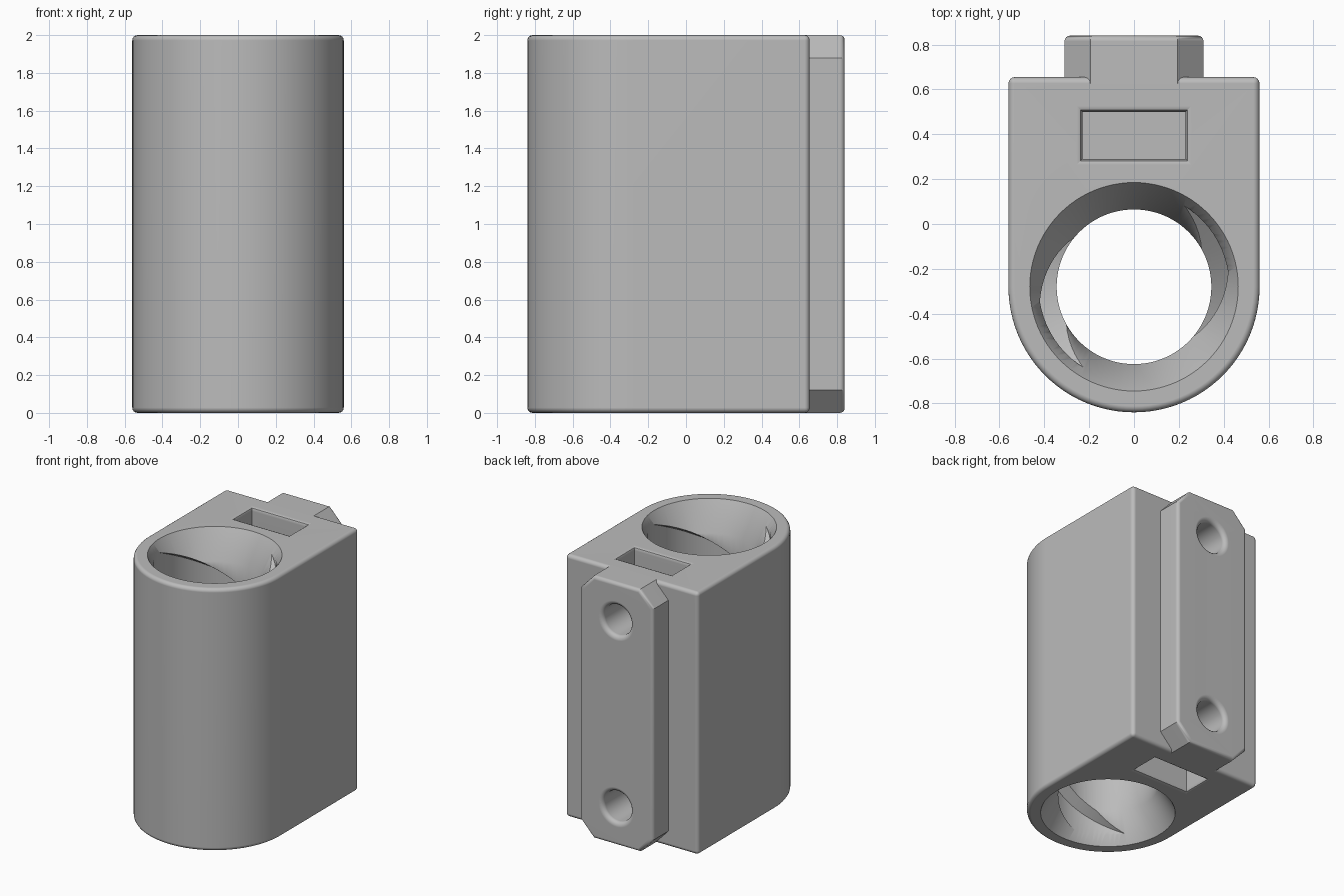
import bpy, bmesh
from math import sin, cos, pi, radians

if "Cube" in bpy.data.objects:
    bpy.data.objects.remove(bpy.data.objects["Cube"])

HEIGHT = 2.0
AXIS_Y = -0.28       # centre of the round bore
BODY_R = 0.56
BACK_Y = 0.655
RAIL_Y = 0.84
SCREW_INSET = 0.29   # screw hole distance from each end

grey = bpy.data.materials.new("plain_grey")
grey.use_nodes = True
grey.diffuse_color = (0.5, 0.5, 0.5, 1)
grey.node_tree.nodes["Principled BSDF"].inputs["Base Color"].default_value = (0.5, 0.5, 0.5, 1)


def loft(name, rings, bevel=0, edge_rule=None):
    """Solid skinned through rings of points, with flat end caps."""
    bm = bmesh.new()
    loops = [[bm.verts.new(p) for p in ring] for ring in rings]
    n = len(loops[0])
    for a, b in zip(loops, loops[1:]):
        for i in range(n):
            j = (i + 1) % n
            bm.faces.new((a[i], a[j], b[j], b[i]))
    bm.faces.new(loops[0])
    bm.faces.new(loops[-1])
    bmesh.ops.recalc_face_normals(bm, faces=bm.faces)
    if bevel:
        edges = [e for e in bm.edges if edge_rule(e)]
        bmesh.ops.bevel(bm, geom=edges, offset=bevel, segments=4, profile=0.5,
                        affect='EDGES', clamp_overlap=True)
    mesh = bpy.data.meshes.new(name)
    bm.to_mesh(mesh)
    bm.free()
    mesh.materials.append(grey)
    obj = bpy.data.objects.new(name, mesh)
    bpy.context.collection.objects.link(obj)
    return obj


def combine(target, tool, operation):
    """Apply a boolean and discard the tool."""
    mod = target.modifiers.new(tool.name, 'BOOLEAN')
    mod.object, mod.operation, mod.solver = tool, operation, 'EXACT'
    bpy.context.view_layer.objects.active = target
    bpy.ops.object.modifier_apply(modifier=mod.name)
    bpy.data.objects.remove(tool)


def circle(r, place, n=72):
    return [place(r * cos(2 * pi * i / n), r * sin(2 * pi * i / n)) for i in range(n)]


# Body: half-round front, square back, rounded outer edges
arc = [(BODY_R * cos(pi + pi * i / 48), AXIS_Y + BODY_R * sin(pi + pi * i / 48)) for i in range(49)]
outline = arc + [(BODY_R, BACK_Y), (-BODY_R, BACK_Y)]
body = loft("holder_body", [[(x, y, z) for x, y in outline] for z in (0, HEIGHT)],
            0.028, lambda e: e.calc_face_angle(0) > radians(40))

# Mounting rail: long plate with clipped corners
W, T, C = 0.31, 0.195, 0.12
plate = [(-T, 0), (T, 0), (W, C), (W, HEIGHT - C),
         (T, HEIGHT), (-T, HEIGHT), (-W, HEIGHT - C), (-W, C)]
rail = loft("mounting_rail", [[(x, y, z) for x, z in plate] for y in (BACK_Y - 0.03, RAIL_Y)],
            0.025, lambda e: all(v.co.y > RAIL_Y - 0.01 for v in e.verts))
combine(body, rail, 'UNION')

# Bore with a conical mouth at each end
MINOR, MAJOR, MOUTH, CONE = 0.345, 0.425, 0.465, 0.21
flare = MOUTH + 0.1 * (MOUTH - MINOR) / CONE
profile = [(flare, -0.1), (MINOR, CONE), (MINOR, HEIGHT - CONE), (flare, HEIGHT + 0.1)]
bore = loft("bore_cutter", [circle(r, lambda x, y, z=z: (x, AXIS_Y + y, z), 96) for r, z in profile])
combine(body, bore, 'DIFFERENCE')

# Two-start helical groove inside the bore
LEAD, ROOT, STEPS = 1.3, 0.088, 72
INNER = 0.28
spread = ROOT + (MAJOR - INNER) * 0.44
section = [(INNER, -spread), (MAJOR, -ROOT), (MAJOR, ROOT), (INNER, spread)]
for start in (33.5, 213.5):
    rings = []
    for k in range(-int(STEPS * 1.9), int(STEPS * 0.35)):
        a = radians(start) + 2 * pi * k / STEPS
        zc = HEIGHT - 0.07 + LEAD * k / STEPS
        rings.append([(r * cos(a), AXIS_Y + r * sin(a), zc + dz) for r, dz in section])
    combine(body, loft("groove_cutter", rings), 'DIFFERENCE')

# Nut pockets and screw holes, mirrored top and bottom
pocket = [(0.052, 0.1), (0.026, 0.0), (0.008, -0.008), (0, -0.026), (0, -0.52)]
hole = [(0.165, RAIL_Y + 0.02), (0.15, RAIL_Y), (0.13, RAIL_Y - 0.008),
        (0.119, RAIL_Y - 0.02), (0.115, RAIL_Y - 0.035), (0.115, 0.4)]
for top in (True, False):
    def flip(z):
        return z if top else HEIGHT - z
    rings = [[(sx * (0.23 + g), 0.395 + sy * (0.105 + g), flip(HEIGHT + dz))
              for sx, sy in ((-1, -1), (1, -1), (1, 1), (-1, 1))] for g, dz in pocket]
    combine(body, loft("nut_pocket_cutter", rings), 'DIFFERENCE')
    zc = flip(HEIGHT - SCREW_INSET)
    rings = [circle(r, lambda x, z, y=y: (x, y, zc + z), 48) for r, y in hole]
    combine(body, loft("screw_hole_cutter", rings), 'DIFFERENCE')

# Smooth curved faces, keep hard edges crisp
bpy.ops.object.select_all(action='DESELECT')
body.select_set(True)
bpy.context.view_layer.objects.active = body
bpy.ops.object.shade_smooth_by_angle(angle=radians(30))
weighted = body.modifiers.new("weighted_normals", 'WEIGHTED_NORMAL')
weighted.keep_sharp = True
